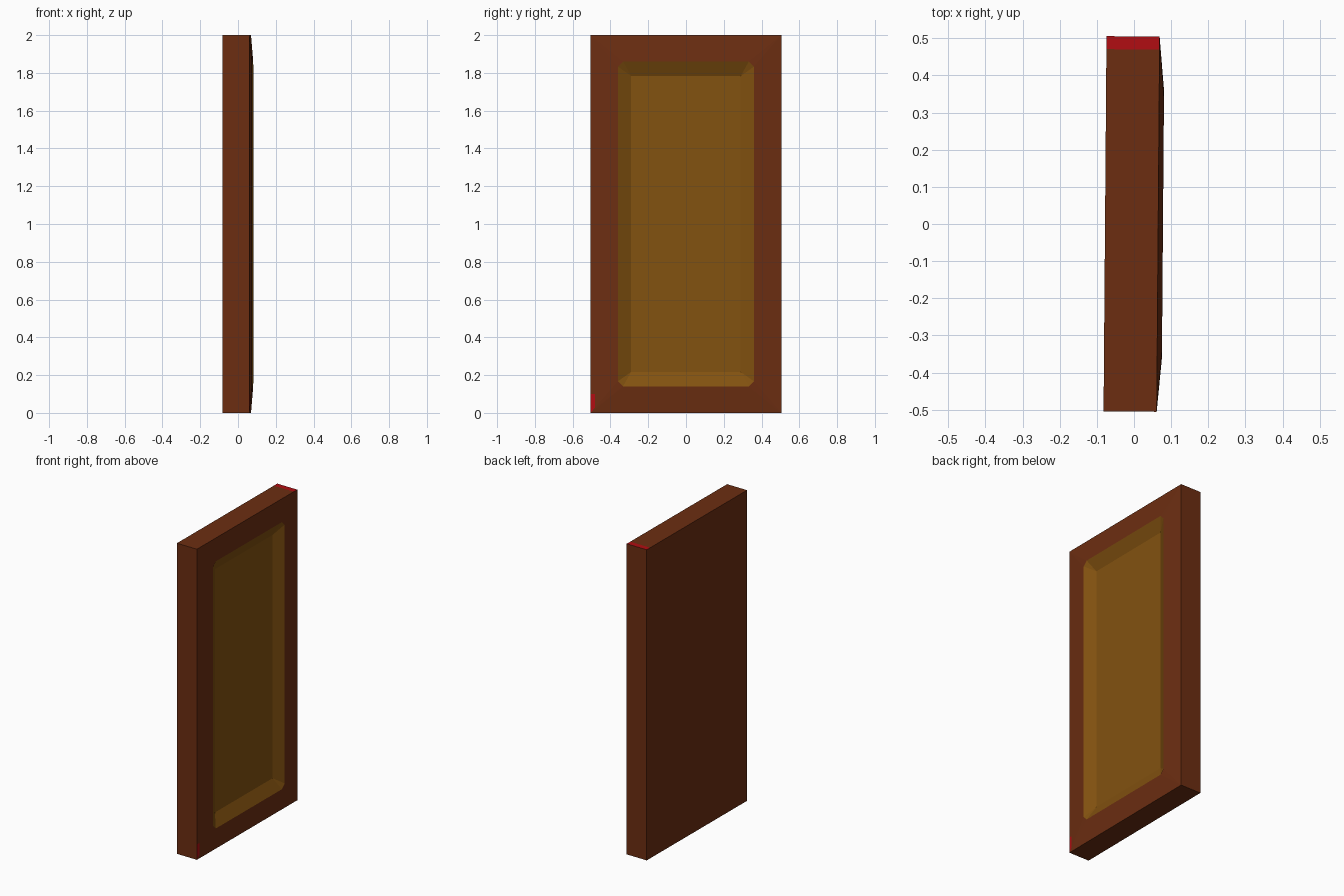
import bpy, bmesh, math
from mathutils import Matrix

if "Cube" in bpy.data.objects:
    bpy.data.objects.remove(bpy.data.objects["Cube"])


def material(name, rgb):
    m = bpy.data.materials.new(name)
    m.diffuse_color = (*rgb, 1)
    m.use_nodes = True
    m.node_tree.nodes["Principled BSDF"].inputs["Base Color"].default_value = m.diffuse_color
    return m


brown = material("brown wood", (0.150, 0.027, 0.0058))
ochre = material("ochre panel", (0.225, 0.084, 0.005))
red = material("red paint", (0.44, 0.004, 0.006))


def rect(bm, x, hy, z0, z1):
    """Four corners, counter-clockwise seen from +x."""
    return [bm.verts.new((x, y, z)) for y, z in
            ((-hy, z0), (hy, z0), (hy, z1), (-hy, z1))]


def opening(bm):
    """Panel opening with clipped corners: two points per corner."""
    x, hy, z0, z1, c = 0.077, 0.36, 0.14, 1.86, 0.027
    pts = [(-hy, z0 + c), (-hy + c, z0), (hy - c, z0), (hy, z0 + c),
           (hy, z1 - c), (hy - c, z1), (-hy + c, z1), (-hy, z1 - c)]
    return [bm.verts.new((x, y, z)) for y, z in pts]


def bridge(bm, four, eight):
    """Join a four-corner loop to the eight-point opening."""
    for i in range(4):
        j = (i + 1) % 4
        bm.faces.new((four[i], four[j], eight[2 * j], eight[2 * i + 1]))
        bm.faces.new((four[i], eight[2 * i + 1], eight[2 * i]))


def cut(bm, faces, co, no):
    geom = list({g for f in faces for g in [f, *f.edges, *f.verts]})
    bmesh.ops.bisect_plane(bm, geom=geom, plane_co=co, plane_no=no)


def finish(bm, name, mats):
    me = bpy.data.meshes.new(name)
    bm.to_mesh(me)
    bm.free()
    ob = bpy.data.objects.new(name, me)
    for m in mats:
        me.materials.append(m)
    # the whole slab is turned very slightly
    ob.matrix_world = Matrix.Translation((0.001, 0, 0)) @ Matrix.Rotation(math.radians(-0.45), 4, 'Z')
    bpy.context.collection.objects.link(ob)


# Frame: slab with a gently raised front border around the opening
bm = bmesh.new()
back = rect(bm, -0.079, 0.505, 0, 2)
front = rect(bm, 0.064, 0.505, 0, 2)
bm.faces.new(back[::-1])
for i in range(4):
    j = (i + 1) % 4
    bm.faces.new((back[i], back[j], front[j], front[i]))
bridge(bm, front, opening(bm))
bm.normal_update()

# Red marks: strip on the top end, sliver at the lower front corner
cut(bm, [f for f in bm.faces if f.normal.z > 0.9], (0, 0.47, 0), (0, 1, 0))


def left_border():
    return [f for f in bm.faces if f.normal.x > 0.5
            and f.calc_center_median().y < -0.4 and len(f.verts) > 3]


cut(bm, left_border(), (0, -0.482, 0), (0, 1, 0))
bm.normal_update()
cut(bm, left_border(), (0, 0, 0.1), (0, 0, 1))
bm.normal_update()
for f in bm.faces:
    c = f.calc_center_median()
    top_mark = f.normal.z > 0.9 and c.y > 0.47
    low_mark = f.normal.x > 0.5 and c.y < -0.482 and c.z < 0.1
    f.material_index = 1 if top_mark or low_mark else 0
finish(bm, "frame", [brown, red])

# Recessed panel: sloping walls and flat floor
bm = bmesh.new()
floor = rect(bm, 0.040, 0.29, 0.217, 1.783)
bm.faces.new(floor)
bridge(bm, floor, opening(bm))
bmesh.ops.recalc_face_normals(bm, faces=bm.faces[:])
bm.normal_update()
bm.faces.ensure_lookup_table()
if bm.faces[0].normal.x < 0:
    bmesh.ops.reverse_faces(bm, faces=bm.faces[:])
finish(bm, "recessed_panel", [ochre])
